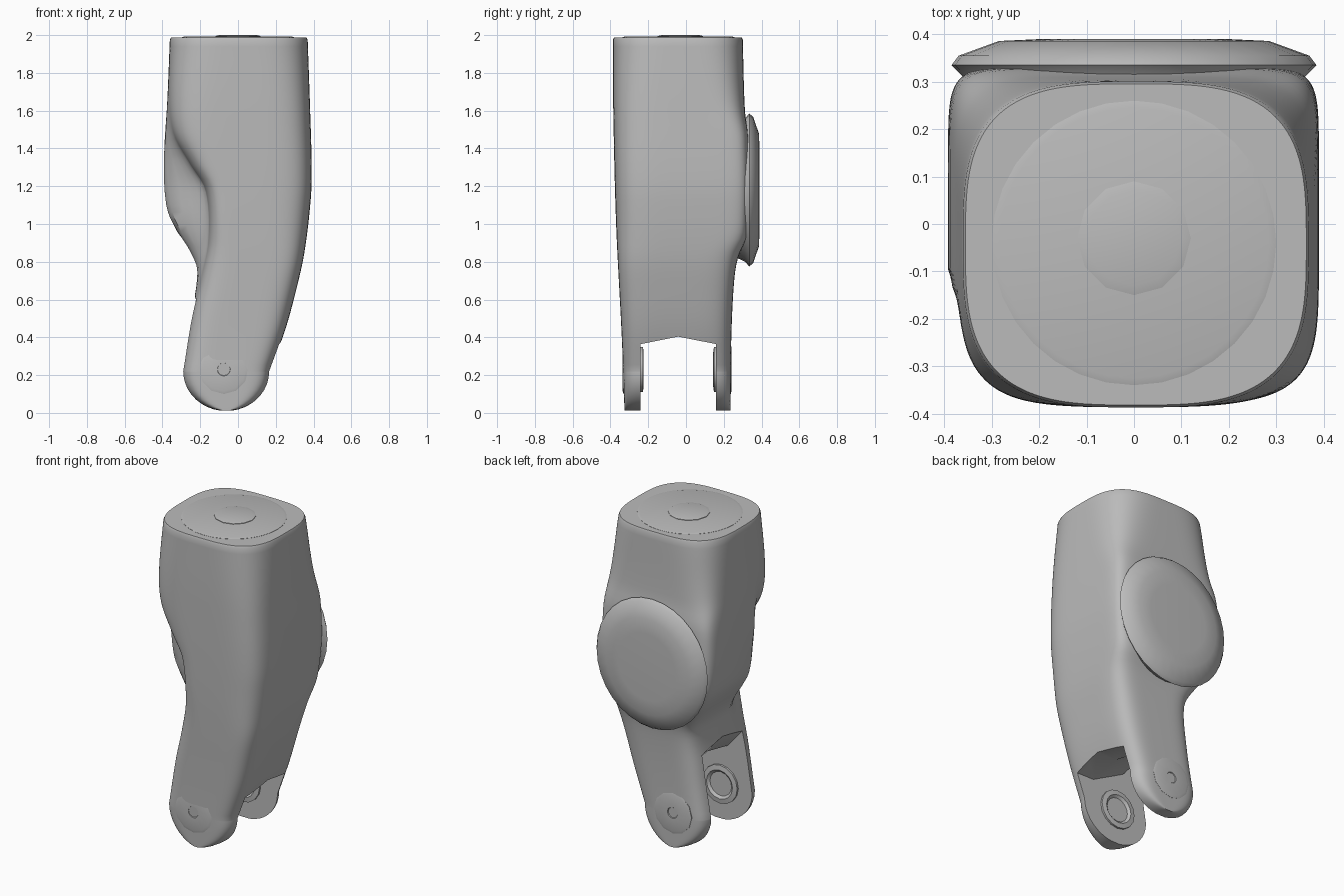
import bpy, bmesh, math

cube = bpy.data.objects.get("Cube")
if cube:
    bpy.data.objects.remove(cube, do_unlink=True)

grey = bpy.data.materials.new("plain grey")
grey.use_nodes = True
grey.diffuse_color = (0.5, 0.5, 0.5, 1)
bsdf = grey.node_tree.nodes["Principled BSDF"]
bsdf.inputs["Base Color"].default_value = (0.5, 0.5, 0.5, 1)
bsdf.inputs["Roughness"].default_value = 0.6


def loft(name, rings):
    """Skin a list of equal closed rings and cap both ends."""
    bm = bmesh.new()
    rows = [[bm.verts.new(p) for p in ring] for ring in rings]
    n = len(rows[0])
    for a, b in zip(rows, rows[1:]):
        for i in range(n):
            j = (i + 1) % n
            bm.faces.new((a[i], a[j], b[j], b[i]))
    bm.faces.new(rows[0])
    bm.faces.new(rows[-1])
    bmesh.ops.recalc_face_normals(bm, faces=bm.faces)
    mesh = bpy.data.meshes.new(name)
    bm.to_mesh(mesh)
    bm.free()
    mesh.materials.append(grey)
    obj = bpy.data.objects.new(name, mesh)
    bpy.context.collection.objects.link(obj)
    return obj


def smooth(obj, angle=35):
    bpy.ops.object.select_all(action="DESELECT")
    obj.select_set(True)
    bpy.context.view_layer.objects.active = obj
    bpy.ops.object.shade_smooth_by_angle(angle=math.radians(angle))


def turned(name, profile, centre, axis="Y", sides=24, stretch=1.0):
    """Round part from (radius, position) pairs along an axis."""
    rings = []
    for r, t in profile:
        ring = []
        for i in range(sides):
            a = math.tau * i / sides
            u, v = centre[0] + r * math.cos(a), centre[1] + r * stretch * math.sin(a)
            ring.append((u, t, v) if axis == "Y" else (u, v, t))
        rings.append(ring)
    obj = loft(name, rings)
    smooth(obj)


def curve(keys, z):
    """Smooth interpolation through (z, value) keys."""
    z = min(max(z, keys[0][0]), keys[-1][0])
    slope = []
    for i in range(len(keys)):
        a, b = keys[max(i - 1, 0)], keys[min(i + 1, len(keys) - 1)]
        slope.append((b[1] - a[1]) / (b[0] - a[0]))
    for i in range(len(keys) - 1):
        (z0, v0), (z1, v1) = keys[i], keys[i + 1]
        if z <= z1:
            h = z1 - z0
            t = (z - z0) / h
            return ((2*t**3 - 3*t**2 + 1) * v0 + (t**3 - 2*t**2 + t) * h * slope[i]
                    + (3*t**2 - 2*t**3) * v1 + (t**3 - t**2) * h * slope[i + 1])


# Outline of the limb: right edge, scooped and bulging left edges, front and back
edge = [(.22, .17), (.44, .25), (.62, .30), (.84, .35), (1.13, .385), (1.3, .39), (1.6, .382), (2, .368)]
scoop = [(.22, -.295), (.5, -.25), (.71, -.2), (.92, -.16), (1.18, -.175), (1.32, -.26), (1.47, -.345),
         (1.64, -.37), (2, -.36)]
bulge = [(.22, -.295), (.5, -.25), (.75, -.215), (.85, -.25), (.97, -.325), (1.06, -.37), (1.2, -.39),
         (1.4, -.39), (1.64, -.375), (2, -.36)]
front = [(0, -.325), (.4, -.34), (1, -.37), (1.6, -.385), (2, -.387)]
back = [(0, .235), (.4, .24), (.7, .255), (.82, .275), (.95, .325), (1.45, .33), (1.6, .312), (2, .30)]
# Squareness of the front and back corners
front_power = [(0, 6), (.5, 5), (1.3, 4.8), (2, 3.1)]
back_power = [(0, 6), (.5, 5), (.8, 6), (1, 9), (1.4, 9), (1.65, 5), (2, 3.1)]


def section(z, inset=1.0, lift=0.0, sides=144):
    """Rounded cross-section; the lower end closes in a half circle."""
    zz = max(z, .22)
    narrow = math.sqrt(max(1 - ((zz - z) / .21) ** 2, 0.0)) * inset
    xr, f, b = curve(edge, zz), curve(front, z), curve(back, z)
    ring = []
    for i in range(sides):
        a = math.tau * (i + .5) / sides
        c, s = math.cos(a), math.sin(a)
        p = curve(back_power if s > 0 else front_power, z)
        u = math.copysign(abs(c) ** (2 / p), c)
        v = math.copysign(abs(s) ** (2 / p), s)
        y = (f + b) / 2 + v * inset * (b - f) / 2
        t = min(max((y + .24) / .13, 0), 1)
        t = t * t * (3 - 2 * t)
        xl = curve(scoop, zz) * (1 - t) + curve(bulge, zz) * t
        mid = (xr + curve(bulge, zz)) / 2
        half = xr - mid if u > 0 else mid - xl
        ring.append((mid + u * narrow * half, y, z + lift))
    return ring


# Main limb
levels = [.22 - .21 * math.cos(math.radians(a)) for a in range(8, 90, 9)]
levels += [.22 + 1.755 * i / 50 for i in range(51)]
limb = loft("limb_body", [section(z) for z in levels] + [section(1.975, .985, .012)])

# Fork slot, with an arched roof rising towards the open side
slot = [(-.7, -.2), (.7, -.2), (.7, .36), (.1, .365), (-.12, .48), (-.24, .62), (-.7, .68)]
cutter = loft("slot_cutter", [[(x, y, z + (rise if z > 0 else 0)) for x, z in slot]
                              for y, rise in ((-.24, 0), (-.04, .04), (.16, 0))])
cutter.hide_render = True
cut = limb.modifiers.new("fork slot", "BOOLEAN")
cut.object = cutter
cut.operation = "DIFFERENCE"
cut.solver = "EXACT"
bpy.context.view_layer.objects.active = limb
bpy.ops.object.modifier_apply(modifier=cut.name)
bpy.data.objects.remove(cutter, do_unlink=True)
smooth(limb)

# Domed joint cover on the back
turned("joint_cover", [(.33, .24), (.36, .31), (.385, .335), (.37, .355), (.285, .386), (.2, .39)],
       (0, 1.18), sides=32, stretch=1.05)

# Pivot caps outside and bushings inside each prong
pivot = (-.075, .23)
for label, outer, inner, sign in (("front", -.331, -.24, -1), ("back", .237, .16, 1)):
    turned(label + "_pivot_cap",
           [(.13, outer - sign * .03), (.13, outer), (.115, outer + sign * .004),
            (.035, outer + sign * .004), (.02, outer - sign * .015)], pivot, sides=12)
    turned(label + "_pivot_bushing",
           [(.12, inner + sign * .02), (.12, inner - sign * .012), (.09, inner - sign * .016),
            (.075, inner - sign * .003), (.03, inner - sign * .003)], pivot, sides=16)

# Mounting plate and hub on the top
turned("top_plate", [(.3, 1.97), (.3, 1.988), (.285, 1.992)], (0, -.04), axis="Z", sides=32)
turned("top_hub", [(.12, 1.97), (.12, 1.995), (.1, 2.0)], (0, -.03), axis="Z", sides=12)
